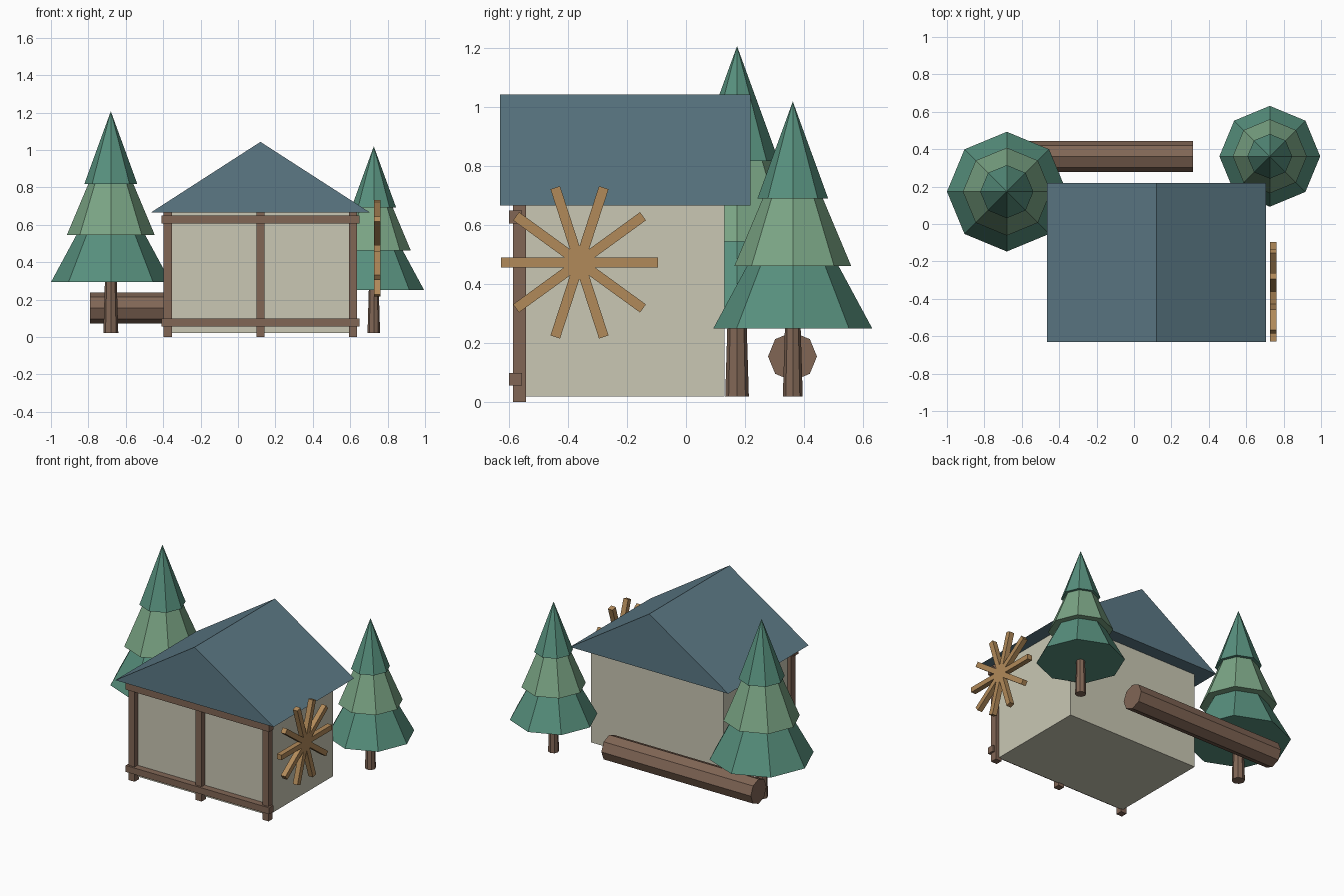
import bpy, bmesh
from math import pi, radians
from mathutils import Matrix, Vector

if "Cube" in bpy.data.objects:
    bpy.data.objects.remove(bpy.data.objects["Cube"])


def material(name, rgb):
    m = bpy.data.materials.new(name)
    m.diffuse_color = [(c / 255) ** 2.2 for c in rgb] + [1]
    m.use_nodes = True
    m.node_tree.nodes["Principled BSDF"].inputs["Base Color"].default_value = m.diffuse_color
    return m


WALL = material("plaster", (200, 198, 178))
ROOF = material("slate", (92, 120, 132))
TIMBER = material("timber", (128, 102, 86))
WHEEL = material("light_wood", (176, 137, 90))
DARK_GREEN = material("dark_green", (88, 143, 125))
LIGHT_GREEN = material("light_green", (122, 164, 132))


def finish(name, bm, mat):
    bmesh.ops.recalc_face_normals(bm, faces=bm.faces)
    mesh = bpy.data.meshes.new(name)
    bm.to_mesh(mesh)
    bm.free()
    mesh.materials.append(mat)
    obj = bpy.data.objects.new(name, mesh)
    bpy.context.collection.objects.link(obj)
    return obj


def box(name, lo, hi, mat):
    lo, hi = Vector(lo), Vector(hi)
    bm = bmesh.new()
    bmesh.ops.create_cube(bm, size=1, matrix=Matrix.Translation((lo + hi) / 2)
                          @ Matrix.Diagonal((*(hi - lo), 1)))
    return finish(name, bm, mat)


def cone(name, base, r1, r2, depth, mat, turn=Matrix()):
    """Eight-sided cone or cylinder standing on its base point."""
    bm = bmesh.new()
    bmesh.ops.create_cone(bm, cap_ends=True, segments=8, radius1=r1, radius2=r2,
                          depth=depth, matrix=Matrix.Translation(base) @ turn
                          @ Matrix.Translation((0, 0, depth / 2)))
    bmesh.ops.remove_doubles(bm, verts=bm.verts, dist=1e-5)
    return finish(name, bm, mat)


# House body
CX = 0.12
box("house_walls", (CX - 0.49, -0.55, 0.02), (CX + 0.49, 0.13, 0.667), WALL)

# Gable roof: triangle extruded along y
bm = bmesh.new()
tri = bm.faces.new([bm.verts.new(p) for p in (
    (CX - 0.585, -0.631, 0.666), (CX + 0.585, -0.631, 0.666), (CX, -0.631, 1.043))])
ext = bmesh.ops.extrude_face_region(bm, geom=[tri], use_keep_orig=True)
bmesh.ops.translate(bm, vec=(0, 0.849, 0),
                    verts=[v for v in ext["geom"] if isinstance(v, bmesh.types.BMVert)])
finish("gable_roof", bm, ROOF)

# Front timber frame
for name, dx in (("left", -0.495), ("middle", 0), ("right", 0.495)):
    x = CX + dx
    box(f"{name}_post", (x - 0.022, -0.587, 0), (x + 0.022, -0.543, 0.667), TIMBER)
for name, z in (("lower", 0.056), ("upper", 0.606)):
    box(f"{name}_rail", (CX - 0.53, -0.6, z), (CX + 0.53, -0.556, z + 0.043), TIMBER)

# Spoked wheel beside the right wall
for i in range(5):
    bar = box(f"wheel_spoke_{i + 1}", (-0.017, -0.266, -0.017), (0.017, 0.266, 0.017), WHEEL)
    bar.location = (0.744, -0.361, 0.474)
    bar.rotation_euler.x = radians(36 * i)

# Log lying behind the house
cone("log", (-0.79, 0.361, 0.155), 0.083, 0.083, 1.105, TIMBER, Matrix.Rotation(pi / 2, 4, "Y"))


# Fir trees: trunk and three stacked tiers
def fir(name, x, y, s):
    cone(f"{name}_trunk", (x, y, 0.02), 0.04 * s, 0.031 * s, 0.3 * s, TIMBER)
    tiers = (("lower", 0.273, 0.32, 0.593, DARK_GREEN),
             ("middle", 0.525, 0.235, 0.56, LIGHT_GREEN),
             ("top", 0.797, 0.142, 0.39, DARK_GREEN))
    for part, z, r, h, mat in tiers:
        cone(f"{name}_{part}_tier", (x, y, 0.02 + z * s), r * s, 0, h * s, mat)


fir("left_fir", -0.68, 0.173, 1)
fir("right_fir", 0.726, 0.362, 0.842)
